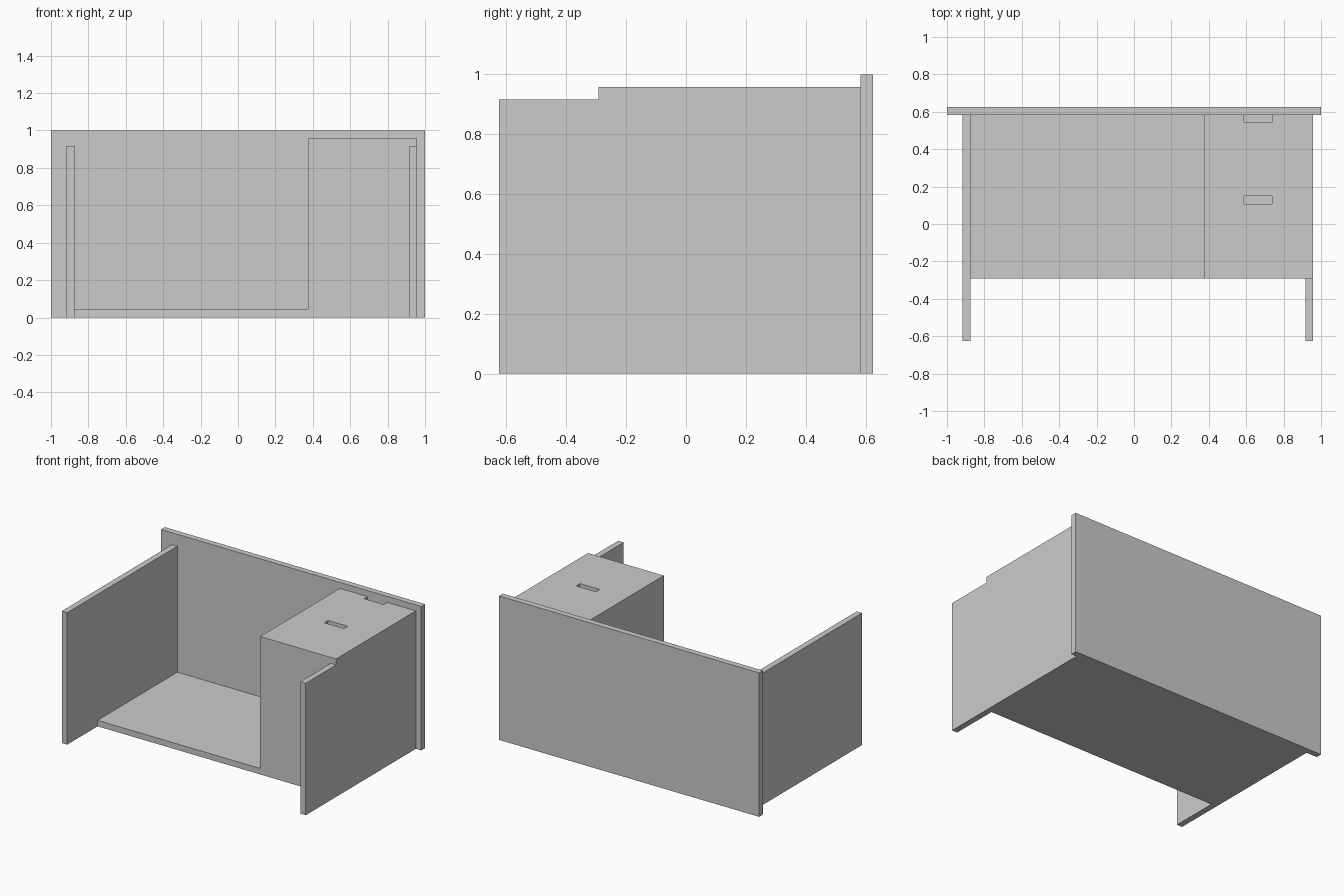
import bpy, bmesh

if "Cube" in bpy.data.objects:
    bpy.data.objects.remove(bpy.data.objects["Cube"])

FRONT, PED_FRONT, BACK = -0.625, -0.2917, 0.5833
FLOOR, PANEL_H, PED_H = 0.0417, 0.9167, 0.9583


def extrude_y(name, profile, y0, y1):
    """Extrude an (x, z) outline from y0 to y1."""
    bm = bmesh.new()
    face = bm.faces.new([bm.verts.new((x, y0, z)) for x, z in profile])
    out = bmesh.ops.extrude_face_region(bm, geom=[face])
    for v in out["geom"]:
        if isinstance(v, bmesh.types.BMVert):
            v.co.y = y1
    bmesh.ops.recalc_face_normals(bm, faces=bm.faces)
    mesh = bpy.data.meshes.new(name)
    bm.to_mesh(mesh)
    bm.free()
    obj = bpy.data.objects.new(name, mesh)
    bpy.context.collection.objects.link(obj)
    return obj


def box(name, x0, x1, y0, y1, z0, z1):
    return extrude_y(name, [(x0, z0), (x1, z0), (x1, z1), (x0, z1)], y0, y1)


# Upright panels
box("back_panel", -1, 1, BACK, 0.625, 0, 1)
box("left_side_panel", -0.9167, -0.875, FRONT, BACK, 0, PANEL_H)
box("right_side_panel", 0.9167, 0.9583, FRONT, PED_FRONT, 0, PANEL_H)

# Floor slab and pedestal share one L-shaped profile
body = extrude_y("floor_and_pedestal",
                 [(-0.875, 0), (0.9583, 0), (0.9583, PED_H), (0.375, PED_H),
                  (0.375, FLOOR), (-0.875, FLOOR)], PED_FRONT, BACK)

# Slots in the pedestal top, the rear one open against the back panel
for name, y0, y1 in (("front_slot_cutter", 0.108, 0.15),
                     ("rear_slot_cutter", 0.545, 0.61)):
    cutter = box(name, 0.587, 0.738, y0, y1, PED_H - 0.042, PED_H + 0.1)
    cutter.hide_render = True
    cutter.hide_viewport = True
    cutter.display_type = 'WIRE'
    mod = body.modifiers.new(name, 'BOOLEAN')
    mod.operation = 'DIFFERENCE'
    mod.solver = 'EXACT'
    mod.object = cutter
